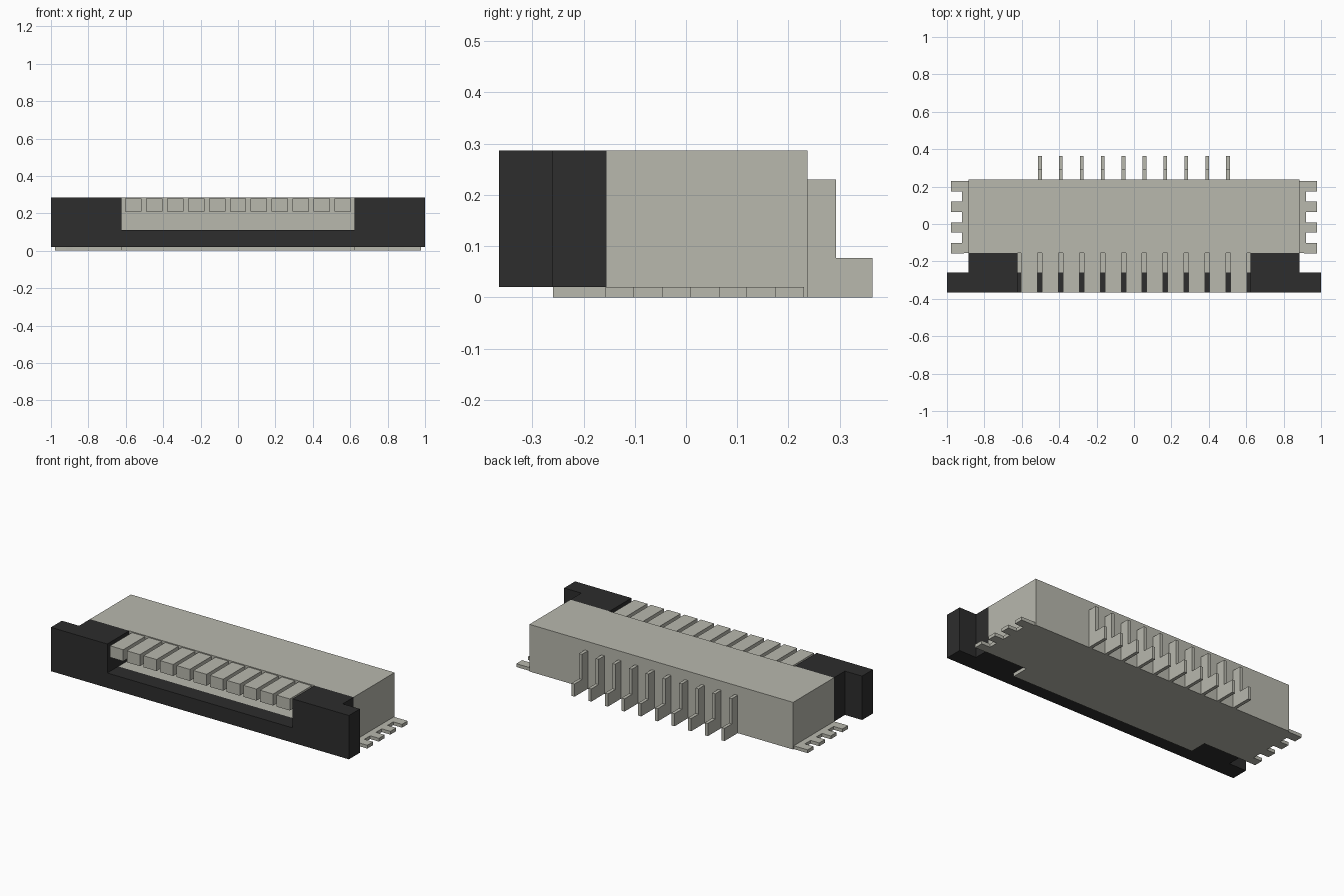
import bpy
import bmesh
from mathutils import Vector

cube = bpy.data.objects.get("Cube")
if cube:
    bpy.data.objects.remove(cube, do_unlink=True)


def make_material(name, rgb):
    mat = bpy.data.materials.new(name)
    mat.use_nodes = True
    mat.diffuse_color = (*rgb, 1)
    mat.node_tree.nodes["Principled BSDF"].inputs["Base Color"].default_value = (*rgb, 1)
    return mat


GREY = make_material("warm grey", (0.48, 0.48, 0.42))
BLACK = make_material("black plastic", (0.026, 0.026, 0.026))


def prism(name, outline, axis, low, high, mat):
    """Extrude a 2D outline along an axis; the outline uses the other two axes in order."""
    def point(a, b):
        co = [a, b]
        co.insert(axis, low)
        return co
    bm = bmesh.new()
    face = bm.faces.new([bm.verts.new(point(a, b)) for a, b in outline])
    extruded = bmesh.ops.extrude_face_region(bm, geom=[face])["geom"]
    shift = Vector((0, 0, 0))
    shift[axis] = high - low
    bmesh.ops.translate(bm, vec=shift, verts=[g for g in extruded if isinstance(g, bmesh.types.BMVert)])
    bmesh.ops.recalc_face_normals(bm, faces=bm.faces)
    mesh = bpy.data.meshes.new(name)
    bm.to_mesh(mesh)
    bm.free()
    mesh.materials.append(mat)
    obj = bpy.data.objects.new(name, mesh)
    bpy.context.collection.objects.link(obj)
    return obj


def box(name, x, y, z, mat):
    return prism(name, [(x[0], y[0]), (x[1], y[0]), (x[1], y[1]), (x[0], y[1])], 2, *z, mat)


TOP, BASE = 0.286, 0.02
FRONT, STEP, BODY_FRONT, BODY_BACK = -0.365, -0.26, -0.155, 0.237
BODY_X, SLOT_X = 0.885, 0.622
PITCH = 0.1118

# Housing and the low tongue under the cable slot
box("housing", (-BODY_X, BODY_X), (BODY_FRONT, BODY_BACK), (0, TOP), GREY)
box("slot_tongue", (-SLOT_X, SLOT_X), (STEP, BODY_FRONT), (0, 0.109), GREY)

# Upper teeth over the slot
for i in range(11):
    x = (i - 5) * PITCH
    box(f"slot_tooth_{i + 1}", (x - 0.044, x + 0.044), (FRONT, BODY_FRONT), (0.21, 0.28), GREY)

# Slider: U-shaped front bar with two blocks behind it
bar = [(-1, BASE), (1, BASE), (1, TOP), (SLOT_X, TOP), (SLOT_X, 0.11),
       (-SLOT_X, 0.11), (-SLOT_X, TOP), (-1, TOP)]
prism("slider_bar", bar, 1, FRONT, STEP, BLACK)

# Comb-shaped solder tabs: four fingers on each side
comb = [(BODY_X, BODY_FRONT)]
tab = 0.0553
for i in range(4):
    y = BODY_FRONT - 0.002 + i * 2 * tab
    comb += [(0.92, y), (0.978, y), (0.978, y + tab), (0.92, y + tab)]
comb.append((BODY_X, comb[-1][1]))

for side, s in (("left", 1), ("right", -1)):
    box(f"{side}_slider_block", sorted((s * SLOT_X, s * BODY_X)), (STEP, BODY_FRONT), (BASE, TOP), BLACK)
    prism(f"{side}_solder_tab", [(s * x, y) for x, y in comb], 2, 0, BASE, GREY)

# Stepped rear pins
pin = [(BODY_BACK, 0), (0.364, 0), (0.364, 0.077), (0.293, 0.077), (0.293, 0.23), (BODY_BACK, 0.23)]
for i in range(10):
    x = (i - 4.5) * PITCH
    prism(f"rear_pin_{i + 1}", pin, 0, x - 0.01, x + 0.01, GREY)
